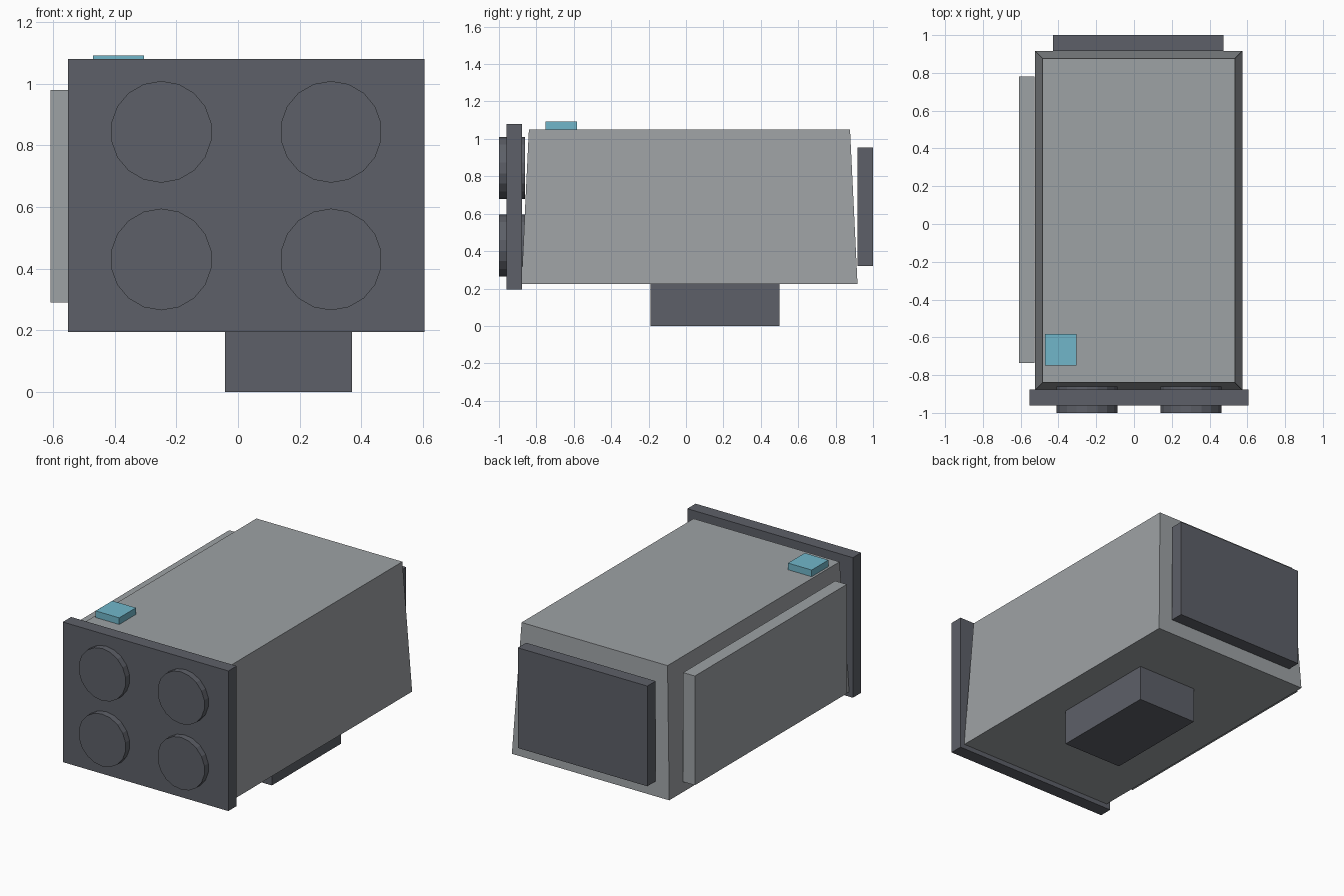
import bpy
import bmesh
from math import pi
from mathutils import Matrix, Vector

if "Cube" in bpy.data.objects:
    bpy.data.objects.remove(bpy.data.objects["Cube"], do_unlink=True)


def material(name, rgb):
    mat = bpy.data.materials.new(name)
    mat.use_nodes = True
    mat.diffuse_color = (*rgb, 1)
    mat.node_tree.nodes["Principled BSDF"].inputs["Base Color"].default_value = (*rgb, 1)
    return mat


light_grey = material("light grey", (0.34, 0.36, 0.375))
dark_grey = material("dark grey", (0.11, 0.117, 0.138))
light_blue = material("light blue", (0.165, 0.47, 0.59))


def finish(name, bm, mat):
    mesh = bpy.data.meshes.new(name)
    bm.to_mesh(mesh)
    bm.free()
    mesh.materials.append(mat)
    obj = bpy.data.objects.new(name, mesh)
    bpy.context.collection.objects.link(obj)
    return obj


def box(name, low, high, mat, taper=0):
    """Box between two corners; taper pulls the top edges inward."""
    low, high = Vector(low), Vector(high)
    size, centre = high - low, (low + high) / 2
    bm = bmesh.new()
    bmesh.ops.create_cube(bm, size=1)
    for v in bm.verts:
        top = v.co.z > 0
        v.co = centre + v.co * size
        if top:
            for axis in (0, 1):
                v.co[axis] -= taper if v.co[axis] > centre[axis] else -taper
    return finish(name, bm, mat)


def button(name, x, z):
    """Round button pointing forward through the front plate."""
    bm = bmesh.new()
    bmesh.ops.create_cone(bm, cap_ends=True, segments=18, radius1=0.165,
                          radius2=0.165, depth=0.14)
    bm.transform(Matrix.Translation((x, -0.93, z)) @ Matrix.Rotation(pi / 2, 4, "X"))
    return finish(name, bm, dark_grey)


# Tapered main housing
box("body", (-0.525, -0.88, 0.225), (0.575, 0.917, 1.05), light_grey, taper=0.04)

# Plates around the housing
box("front_plate", (-0.552, -0.96, 0.195), (0.605, -0.877, 1.08), dark_grey)
box("back_plate", (-0.43, 0.917, 0.32), (0.475, 1.0, 0.953), dark_grey)
box("side_plate", (-0.608, -0.737, 0.29), (-0.526, 0.78, 0.98), light_grey)

# Foot under the housing and indicator on top
box("foot", (-0.043, -0.19, 0), (0.37, 0.5, 0.235), dark_grey)
box("indicator", (-0.47, -0.75, 1.04), (-0.305, -0.583, 1.092), light_blue)

# Two by two front buttons
for row, z in (("lower", 0.43), ("upper", 0.844)):
    for side, x in (("right", -0.249), ("left", 0.302)):
        button(f"{row}_{side}_button", x, z)
